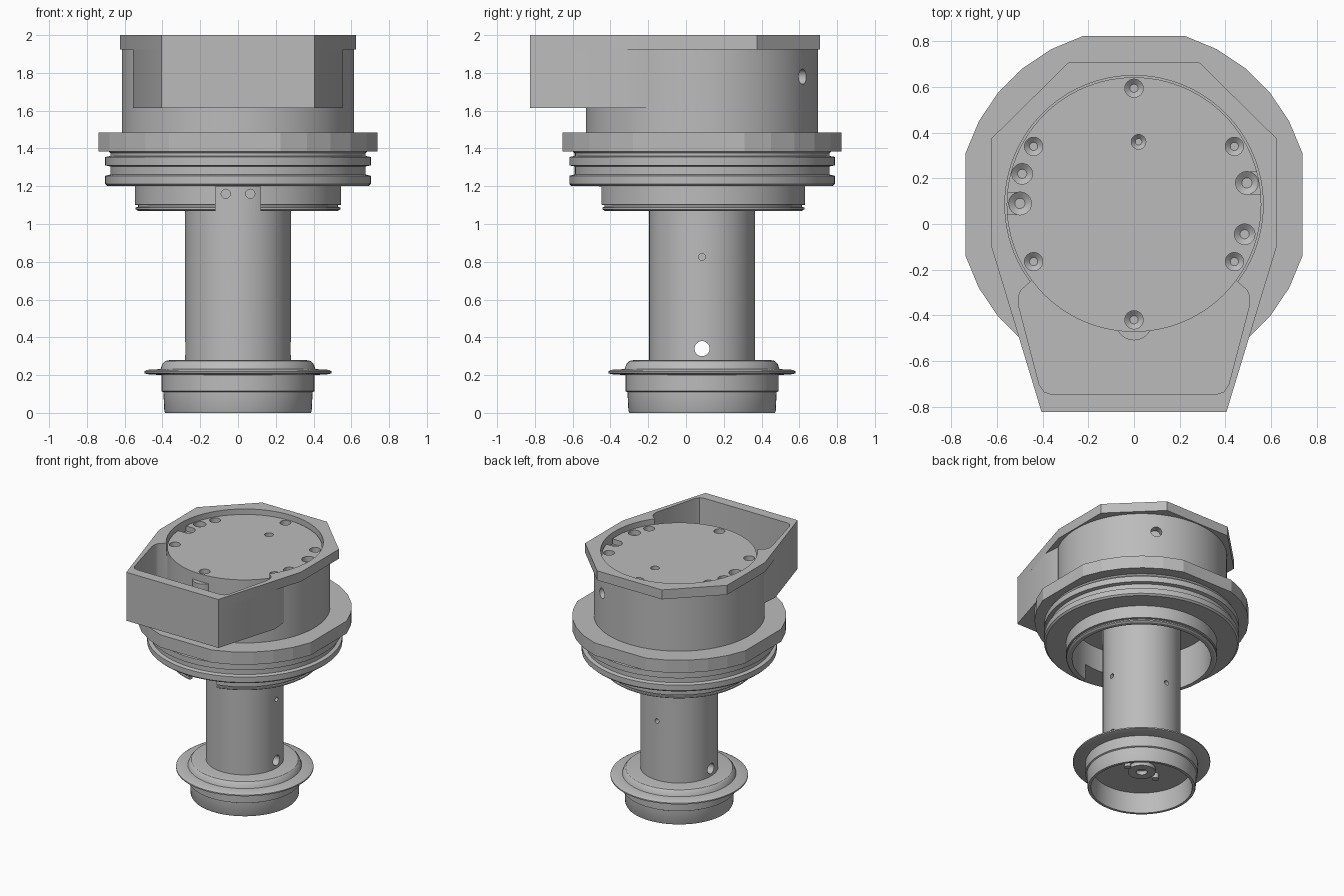
import bpy, bmesh
from math import sin, cos, pi, radians
from mathutils import Matrix, Vector

if "Cube" in bpy.data.objects:
    bpy.data.objects.remove(bpy.data.objects["Cube"])

AXIS_Y = 0.085  # all turned parts share this axis
SIDES = 96

grey = bpy.data.materials.new("machined_grey")
grey.use_nodes = True
COLOUR = (0.5, 0.5, 0.5, 1)
grey.diffuse_color = COLOUR
grey.node_tree.nodes["Principled BSDF"].inputs["Base Color"].default_value = COLOUR


def finish(name, bm):
    bmesh.ops.recalc_face_normals(bm, faces=bm.faces)
    mesh = bpy.data.meshes.new(name)
    bm.to_mesh(mesh)
    bm.free()
    mesh.materials.append(grey)
    ob = bpy.data.objects.new(name, mesh)
    bpy.context.collection.objects.link(ob)
    return ob


def lathe(name, profile, x=0.0, y=AXIS_Y, sides=SIDES):
    """Turn a closed (radius, height) profile about a vertical axis."""
    bm = bmesh.new()
    rings = []
    for r, z in profile:
        n = sides if r > 0 else 1
        rings.append([bm.verts.new((x + r * cos(2 * pi * i / sides),
                                    y + r * sin(2 * pi * i / sides), z)) for i in range(n)])
    for a, b in zip(rings, rings[1:] + rings[:1]):
        for i in range(sides):
            j = (i + 1) % sides
            quad = [a[i % len(a)], a[j % len(a)], b[j % len(b)], b[i % len(b)]]
            corners = list(dict.fromkeys(quad))
            if len(corners) > 2:
                bm.faces.new(corners)
    return finish(name, bm)


def disc(name, r, z0, z1, x=0.0, y=AXIS_Y, sides=SIDES):
    return lathe(name, [(0, z0), (r, z0), (r, z1), (0, z1)], x, y, sides)


def prism(name, outline, z0, z1):
    bm = bmesh.new()
    low = [bm.verts.new((x, y, z0)) for x, y in outline]
    high = [bm.verts.new((x, y, z1)) for x, y in outline]
    bm.faces.new(low)
    bm.faces.new(high)
    for i in range(len(low)):
        j = (i + 1) % len(low)
        bm.faces.new((low[i], low[j], high[j], high[i]))
    return finish(name, bm)


def mirrored(half):
    """Complete an outline given from its front to its back on the +x side."""
    return half + [(-x, y) for x, y in reversed(half)]


def drill(start, end, r):
    """A straight cutter between two points."""
    a, b = Vector(start), Vector(end)
    bm = bmesh.new()
    turn = (b - a).to_track_quat("Z", "Y").to_matrix().to_4x4()
    bmesh.ops.create_cone(bm, cap_ends=True, segments=32, radius1=r, radius2=r,
                          depth=(b - a).length,
                          matrix=Matrix.Translation((a + b) / 2) @ turn)
    return finish("cutter", bm)


def combine(ob, operation, tools):
    for tool in tools:
        mod = ob.modifiers.new(operation, "BOOLEAN")
        mod.operation, mod.object, mod.solver = operation, tool, "EXACT"
        bpy.context.view_layer.objects.active = ob
        bpy.ops.object.modifier_apply(modifier=mod.name)
        bpy.data.objects.remove(tool)


# Base hub: open cup with a thin brim and rounded shoulder
base_hub = lathe("base_hub", [
    (0, .16), (.355, .16), (.365, 0), (.385, 0), (.39, .01), (.395, .11), (.405, .115),
    (.405, .2), (.48, .205), (.495, .21), (.495, .22), (.48, .228), (.41, .232),
    (.4, .26), (.385, .275), (.36, .28), (0, .28)])
base_boss = lathe("base_boss", [(.04, .13), (.1, .13), (.1, .17), (.04, .17)], sides=32)
for side in (-1, 1):
    disc("base_screw", .025, .12, .17, x=side * .13, sides=20)

# Shaft with its cross hole and small blind holes
shaft = disc("shaft", .28, .25, 1.45)
cuts = [drill((-.5, AXIS_Y, .34), (.5, AXIS_Y, .34), .04),
        drill((.2, AXIS_Y, .825), (.5, AXIS_Y, .825), .018),
        drill((0, .27, .75), (0, .6, .75), .018)]
cuts += [drill((s * .065, -.5, 1.16), (s * .065, -.08, 1.16), .024) for s in (-1, 1)]
combine(shaft, "DIFFERENCE", cuts)

# Hollow lower body: skirt, seal grooves and lands
lower_body = lathe("lower_body", [
    (0, 1.42), (.5, 1.42), (.5, 1.07), (.53, 1.07), (.542, 1.078), (.542, 1.088),
    (.53, 1.09), (.53, 1.1), (.545, 1.102), (.545, 1.2), (.69, 1.2), (.703, 1.212),
    (.703, 1.255), (.675, 1.262), (.675, 1.305), (.703, 1.31), (.703, 1.355),
    (.675, 1.36), (.675, 1.375), (.69, 1.39), (.69, 1.44), (0, 1.44)])
notch = mirrored([(.12, -.7), (.12, -.3)])
combine(lower_body, "DIFFERENCE", [prism("cutter", notch, 1.0, 1.198)])

# Mounting flange: faceted disc with four flats
flange_outline = []
for quarter in range(4):
    for step in range(6):
        a = radians(quarter * 90 + 17 + step * 56 / 5)
        flange_outline.append((.772 * cos(a), AXIS_Y + .772 * sin(a)))
flange = prism("flange", flange_outline, 1.385, 1.485)

# Upper housing: drum, eight-sided rim and front box, hollowed out
housing = disc("upper_housing", .615, 1.47, 1.96)
rim = mirrored([(.405, -.825), (.625, -.1), (.625, .375), (.285, .71)])
box = mirrored([(.405, -.825), (.555, -.33), (.545, -.2)])
combine(housing, "UNION", [prism("box", box, 1.615, 1.95), prism("rim", rim, 1.925, 2.0)])
pocket = mirrored([(.365, -.745), (.395, -.735), (.415, -.705), (.505, -.36),
                   (.507, -.32), (.495, -.29), (.45, -.25), (.3, -.1)])
combine(housing, "DIFFERENCE", [
    prism("cutter", pocket, 1.66, 2.1),
    disc("cutter", .566, 1.9, 2.1),
    drill((.25, AXIS_Y + .433, 1.78), (.4, AXIS_Y + .693, 1.78), .04)])

# Core plate inside the housing, with bolt holes and ports
core = disc("core_plate", .558, 1.5, 1.96)
holes = [(0, .595, .04), (0, -.42, .04), (.02, .36, .032), (-.49, .22, .045),
         (-.5, .09, .05), (.495, .18, .05), (.485, -.045, .045)]
holes += [(s * .44, y, .04) for s in (-1, 1) for y in (.34, -.165)]
cuts = [lathe("cutter", [(0, 1.84), (r * .45, 1.87), (r * .45, 1.9), (r, 1.92), (r, 2.1), (0, 2.1)],
              x, y, 24) for x, y, r in holes]
for s, y in ((-1, .09), (1, .18)):
    slot = [(s * .5, y - .049), (s * .6, y - .049), (s * .6, y + .049), (s * .5, y + .049)]
    cuts.append(prism("cutter", slot, 1.92, 2.1))
combine(core, "DIFFERENCE", cuts)
pocket_boss = disc("pocket_boss", .08, 1.65, 1.9, y=-.43, sides=32)

# Smooth round surfaces, keep machined edges crisp
bpy.ops.object.select_all(action="DESELECT")
for ob in bpy.context.collection.objects:
    if ob.type == "MESH" and grey.name in ob.data.materials:
        ob.select_set(True)
        bpy.context.view_layer.objects.active = ob
flange.select_set(False)
bpy.context.view_layer.objects.active = core
bpy.ops.object.shade_smooth_by_angle(angle=radians(30))
